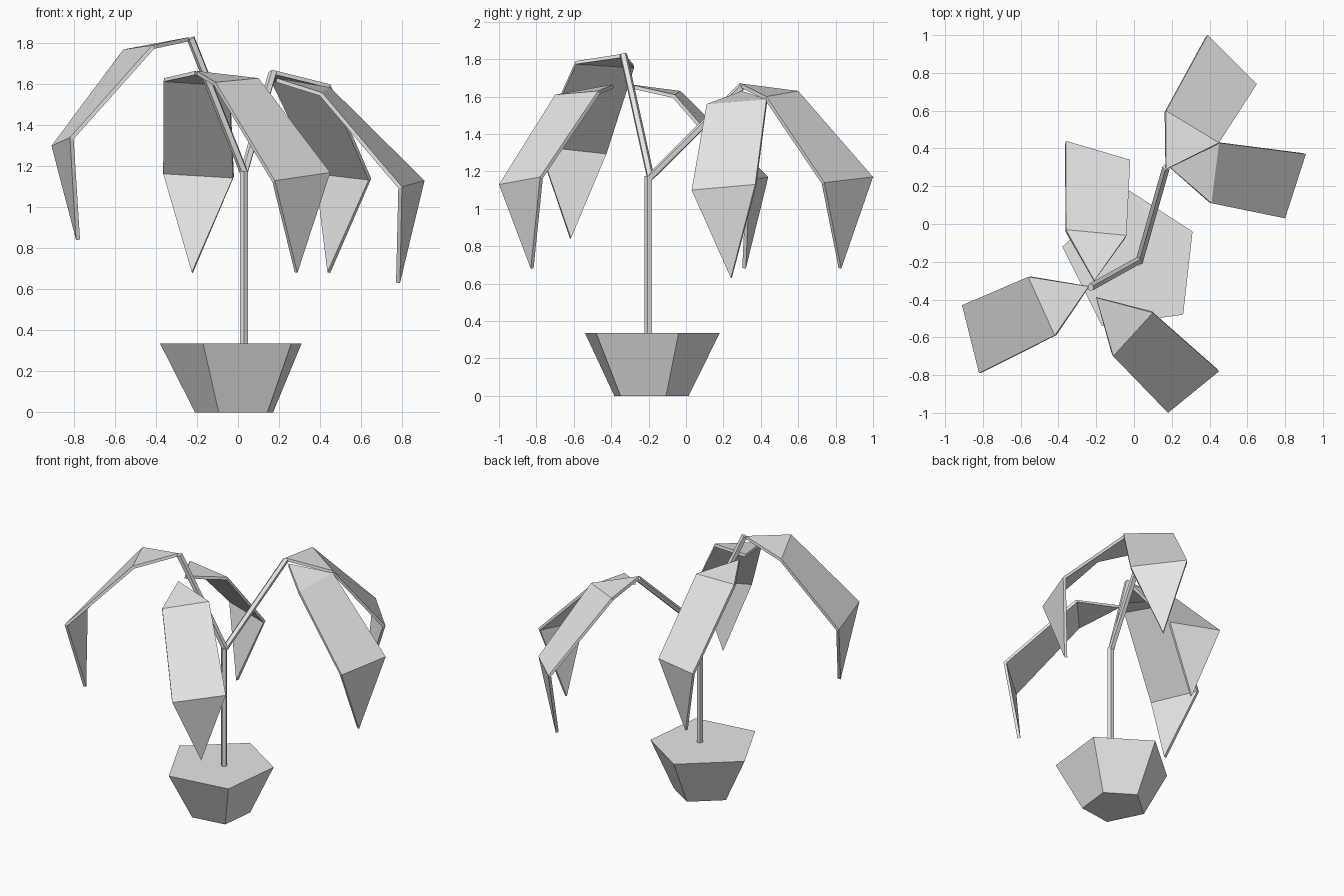
import bpy
from mathutils import Vector

default_cube = bpy.data.objects.get("Cube")
if default_cube:
    bpy.data.objects.remove(default_cube, do_unlink=True)

# One plain grey for the whole plant
grey = bpy.data.materials.new("plain_grey")
grey.use_nodes = True
grey_value = (0.8, 0.8, 0.8, 1)
grey.diffuse_color = grey_value
grey.node_tree.nodes["Principled BSDF"].inputs["Base Color"].default_value = grey_value


def add_mesh(name, points, faces):
    mesh = bpy.data.meshes.new(name)
    mesh.from_pydata([tuple(p) for p in points], [], faces)
    mesh.materials.append(grey)
    mesh.update()
    obj = bpy.data.objects.new(name, mesh)
    bpy.context.collection.objects.link(obj)
    return obj


def add_prism(name, lower_ring, upper_ring):
    """Closed solid between two rings with the same number of corners."""
    count = len(lower_ring)
    faces = [tuple(reversed(range(count))), tuple(range(count, count * 2))]
    for i in range(count):
        j = (i + 1) % count
        faces.append((i, j, count + j, count + i))
    return add_mesh(name, list(lower_ring) + list(upper_ring), faces)


def add_rod(name, start, end, radius=0.021, sides=5):
    """Thin low-poly stick from start to end."""
    start, end = Vector(start), Vector(end)
    axis = end - start
    bpy.ops.mesh.primitive_cylinder_add(vertices=sides, radius=radius,
                                        depth=axis.length,
                                        location=(start + end) / 2)
    rod = bpy.context.object
    rod.name = name
    rod.rotation_mode = 'QUATERNION'
    rod.rotation_quaternion = axis.to_track_quat('Z', 'Y')
    rod.data.materials.append(grey)
    return rod


def add_leaf(name, base, shoulder_r, shoulder_l, elbow_r, elbow_l, tip):
    """Folded leaf: small triangle at the base, long blade, hanging tip."""
    points = [base, shoulder_r, shoulder_l, elbow_r, elbow_l, tip]
    leaf = add_mesh(name, points, [(0, 1, 2), (1, 3, 4, 2), (3, 5, 4)])
    thickness = leaf.modifiers.new("thickness", 'SOLIDIFY')
    thickness.thickness = 0.02
    thickness.offset = -1
    return leaf


# Five-sided pot, tapering towards the floor
rim = [Vector(p) for p in ((0.31, -0.04, 0.335), (-0.03, 0.18, 0.335),
                           (-0.38, -0.12, 0.335), (-0.17, -0.54, 0.335),
                           (0.26, -0.48, 0.335))]
centre = Vector((0, -0.19, 0))
foot = []
for corner in rim:
    p = centre.lerp(corner, 0.553)
    p.z = 0
    foot.append(p)
add_prism("pot", foot, rim)

# Stem and its two branches
fork = (0.03, -0.19, 1.17)
add_rod("stem", (0.03, -0.2, 0.3), (0.03, -0.2, 1.175))
add_rod("back_branch", fork, (0.17, 0.3, 1.655))
add_rod("front_branch", fork, (-0.23, -0.335, 1.825))

# Leaves on the front branch
add_leaf("right_leaf", (-0.24, -0.33, 1.83),
         (-0.56, -0.28, 1.77), (-0.42, -0.59, 1.79),
         (-0.91, -0.43, 1.3), (-0.82, -0.79, 1.34),
         (-0.79, -0.62, 0.84))
add_leaf("inner_leaf", (-0.21, -0.3, 1.665),
         (-0.04, -0.06, 1.61), (-0.36, -0.03, 1.63),
         (-0.02, 0.34, 1.15), (-0.36, 0.44, 1.17),
         (-0.22, 0.32, 0.68))
add_leaf("front_leaf", (-0.2, -0.39, 1.665),
         (-0.11, -0.7, 1.61), (0.1, -0.47, 1.63),
         (0.18, -1, 1.13), (0.45, -0.78, 1.17),
         (0.29, -0.83, 0.68))

# Leaves on the back branch
add_leaf("back_leaf", (0.17, 0.29, 1.67),
         (0.45, 0.43, 1.6), (0.17, 0.6, 1.63),
         (0.65, 0.74, 1.14), (0.39, 1, 1.17),
         (0.45, 0.83, 0.68))
add_leaf("left_leaf", (0.19, 0.3, 1.63),
         (0.41, 0.11, 1.56), (0.45, 0.43, 1.585),
         (0.8, 0.03, 1.1), (0.91, 0.37, 1.13),
         (0.79, 0.24, 0.63))
